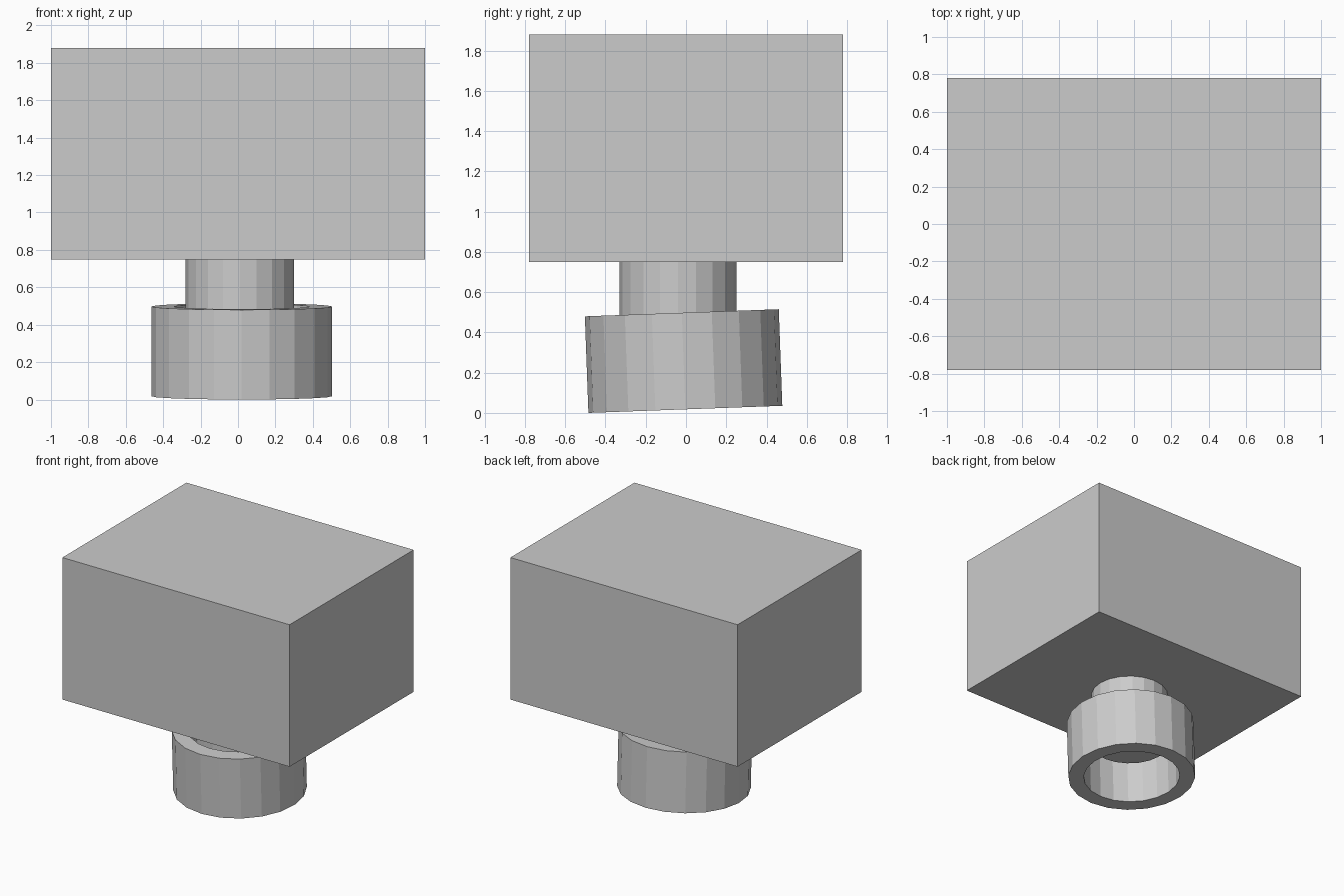
import bpy, bmesh, math

if "Cube" in bpy.data.objects:
    bpy.data.objects.remove(bpy.data.objects["Cube"])

SIDES = 20


def finish(name, bm, loc=(0, 0, 0), rot=(0, 0, 0)):
    bmesh.ops.recalc_face_normals(bm, faces=bm.faces[:])
    mesh = bpy.data.meshes.new(name)
    bm.to_mesh(mesh)
    bm.free()
    ob = bpy.data.objects.new(name, mesh)
    ob.location, ob.rotation_euler = loc, rot
    bpy.context.collection.objects.link(ob)
    return ob


def circle(bm, r, z):
    step = 2 * math.pi / SIDES
    return [bm.verts.new((r * math.cos(i * step), r * math.sin(i * step), z))
            for i in range(SIDES)]


def bridge(bm, a, b):
    for i in range(SIDES):
        j = (i + 1) % SIDES
        bm.faces.new((a[i], a[j], b[j], b[i]))


# Large rectangular block
bm = bmesh.new()
bmesh.ops.create_cube(bm, size=1)
bmesh.ops.scale(bm, vec=(2, 1.56, 1.13), verts=bm.verts)
finish("head_block", bm, (0, 0, 1.315))

# Round peg running from the block down into the collar
bm = bmesh.new()
low, high = circle(bm, 0.29, 0.32), circle(bm, 0.29, 0.75)
bridge(bm, low, high)
bm.faces.new(low)
bm.faces.new(high)
finish("peg", bm, (0.01, -0.04, 0))

# Slightly tilted open collar: outer wall, top rim, bore, bottom rim
bm = bmesh.new()
rings = [circle(bm, r, z) for r, z in
         ((0.482, -0.24), (0.482, 0.24), (0.365, 0.24), (0.365, -0.24))]
for k in range(4):
    bridge(bm, rings[k], rings[(k + 1) % 4])
finish("collar", bm, (0.02, -0.012, 0.2575), (math.radians(2.1), 0, 0))
